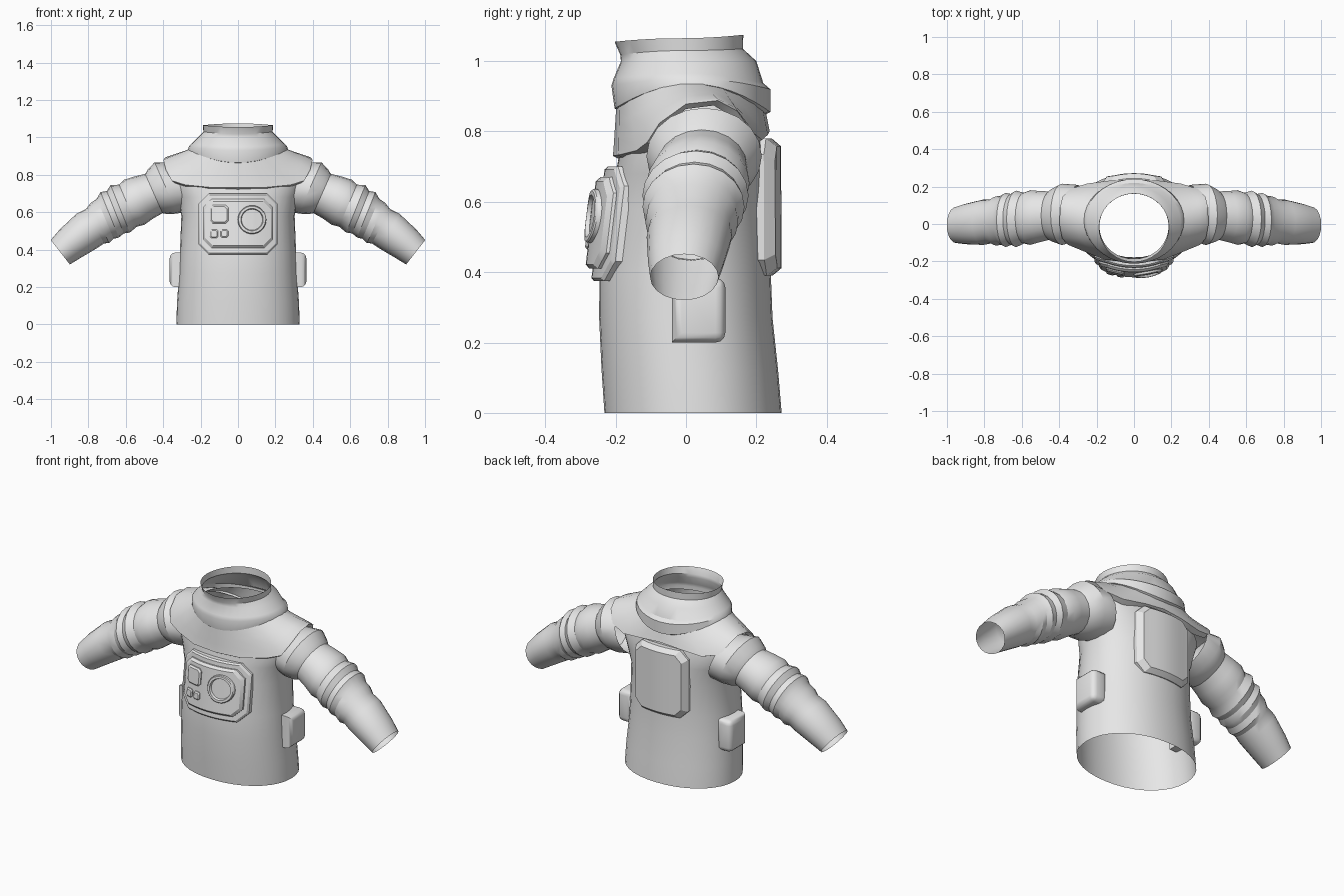
import bpy, bmesh, math
from mathutils import Vector

if "Cube" in bpy.data.objects:
    bpy.data.objects.remove(bpy.data.objects["Cube"])

grey = bpy.data.materials.new("suit_grey")
grey.diffuse_color = (0.8, 0.8, 0.8, 1)
grey.use_nodes = True
grey.node_tree.nodes["Principled BSDF"].inputs["Base Color"].default_value = grey.diffuse_color


def finish(name, bm, angle=35, mirror=False):
    bmesh.ops.recalc_face_normals(bm, faces=bm.faces)
    me = bpy.data.meshes.new(name)
    bm.to_mesh(me)
    bm.free()
    me.materials.append(grey)
    ob = bpy.data.objects.new(name, me)
    bpy.context.collection.objects.link(ob)
    if mirror:
        ob.modifiers.new("mirror", 'MIRROR')
    bpy.ops.object.select_all(action='DESELECT')
    ob.select_set(True)
    bpy.context.view_layer.objects.active = ob
    bpy.ops.object.shade_smooth_by_angle(angle=math.radians(angle))
    return ob


def loft(rings, cap=False):
    """Skin a list of equal-length closed point loops."""
    bm = bmesh.new()
    vs = [[bm.verts.new(p) for p in r] for r in rings]
    n = len(vs[0])
    for a, b in zip(vs, vs[1:]):
        for i in range(n):
            j = (i + 1) % n
            bm.faces.new((a[i], a[j], b[j], b[i]))
    if cap:
        bm.faces.new(vs[-1])
    return bm


def spow(v, e):
    return math.copysign(abs(v) ** e, v)


def body_ring(rx, yf, yb, zf, zs, zb, n=2.0, seg=36):
    """Oval ring whose height may differ at the front, side and back."""
    pts = []
    for i in range(seg):
        a = 2 * math.pi * i / seg
        s, c = math.sin(a), -math.cos(a)
        z = zs + ((zf if c < 0 else zb) - zs) * c * c
        pts.append((rx * spow(s, 2 / n),
                    (yf + yb) / 2 + (yb - yf) / 2 * spow(c, 2 / n), z))
    return pts


# Torso: open tube, boxier at the shoulders
torso = [(.33, -.232, .272, 0, 2.1), (.326, -.24, .262, .12, 2.1),
         (.315, -.247, .246, .27, 2.1), (.31, -.246, .241, .4, 2.1),
         (.303, -.225, .236, .58, 2.1), (.32, -.2, .23, .68, 2.4),
         (.34, -.187, .222, .75, 2.6), (.325, -.178, .21, .82, 2.5),
         (.27, -.18, .205, .89, 2.2), (.235, -.18, .2, .93, 2)]
finish("torso", loft([body_ring(rx, f, b, z, z, z, n) for rx, f, b, z, n in torso]), 50)

# Collar and neck opening
collar = [(.24, -.185, .21, .86, .925, .84), (.268, -.203, .24, .865, .935, .855),
          (.263, -.212, .24, .93, .95, .92), (.25, -.206, .22, .95, .965, .937),
          (.215, -.185, .2, 1.0, 1.0, 1.0), (.185, -.187, .162, 1.018, 1.03, 1.035),
          (.188, -.203, .163, 1.055, 1.065, 1.075)]
finish("collar", loft([body_ring(*r) for r in collar]), 30)

# Shoulder yoke: half outline of the hem, mirrored, skinned up to the collar
hem = [(0, -.207, .735), (.15, -.192, .737), (.28, -.14, .75), (.353, -.11, .773),
       (.383, -.075, .828), (.397, 0, .882), (.393, .09, .892), (.38, .145, .862),
       (.345, .185, .805), (.25, .215, .78), (.12, .232, .795), (0, .237, .805)]
hem = [Vector(p) for p in hem]
hem += [Vector((-p.x, p.y, p.z)) for p in hem[-2:0:-1]]
inner = [Vector(p) for p in body_ring(.258, -.198, .225, .875, .94, .865, 2, len(hem))]
yoke = [[a.lerp(b, t) for a, b in zip(inner, hem)] for t in (0, .35, .7, .93)]
yoke.append([Vector((p.x * 1.005, p.y * 1.005, p.z - .004)) for p in hem])
yoke.append([Vector((p.x * .95, p.y * .88, p.z - .018)) for p in hem])
finish("shoulder_yoke", loft(yoke), 35)

# Sleeves: ribbed tubes (centre x, centre z, half height, lean)
sleeve = [(.30, .735, .135, 20), (.385, .73, .15, 24), (.43, .708, .13, 24),
          (.45, .70, .115, 24), (.505, .678, .123, 24), (.555, .653, .132, 24),
          (.588, .635, .122, 23), (.63, .618, .137, 22), (.656, .60, .122, 22),
          (.686, .586, .131, 22), (.71, .565, .116, 23), (.738, .543, .118, 24),
          (.765, .525, .104, 28), (.808, .50, .107, 32), (.90, .43, .094, 35),
          (.95, .386, .083, 38)]
rings = []
for cx, cz, h, lean in sleeve:
    s, c = math.sin(math.radians(lean)), math.cos(math.radians(lean))
    yc, yr = .05 - (cx - .4) * .1, h + .014
    rings.append([(cx + h * s * math.cos(a), yc + yr * math.sin(a), cz + h * c * math.cos(a))
                  for a in (2 * math.pi * i / 20 for i in range(20))])
finish("sleeve", loft(rings), 28, mirror=True)


# Plates that wrap around the chest or back
def chest(x, z, d):
    return (x, -.228 + 1.2 * x * x + .12 * (z - .54) - d, z)


def back(x, z, d):
    return (x, .232 - 1.1 * x * x - .5 * (z - .58) ** 2 + d, z)


def wrap(bm, place):
    """Slice across the width, then bend onto the body."""
    for i in range(-5, 6):
        bmesh.ops.bisect_plane(bm, geom=bm.verts[:] + bm.edges[:] + bm.faces[:],
                               plane_co=(i * .04, 0, 0), plane_no=(1, 0, 0))
    for v in bm.verts:
        v.co = place(v.co.x, v.co.z, v.co.y)
    return bm


def plate(name, x0, x1, z0, z1, cut, d0, d1, bev, place):
    cx, cz, hx, hz = (x0 + x1) / 2, (z0 + z1) / 2, (x1 - x0) / 2, (z1 - z0) / 2

    def outline(inset, d):
        w, h = hx - inset, hz - inset
        k = cut * w / hx
        pts = [(w, h - k), (w - k, h), (-w + k, h), (-w, h - k),
               (-w, -h + k), (-w + k, -h), (w - k, -h), (w, -h + k)]
        return [(cx + x, d, cz + z) for x, z in pts]
    rings = [outline(0, d0), outline(0, d1 - bev), outline(bev, d1)]
    finish(name, wrap(loft(rings, cap=True), place), 25)


plate("chest_panel_base", -.212, .212, .375, .70, .055, -.015, .022, .008, chest)
plate("chest_panel_face", -.188, .188, .41, .67, .045, .015, .043, .012, chest)
plate("large_button", -.15, -.052, .54, .638, .014, .035, .057, .008, chest)
plate("small_button_outer", -.15, -.106, .462, .508, .008, .035, .055, .006, chest)
plate("small_button_inner", -.094, -.052, .465, .508, .008, .035, .055, .006, chest)
plate("back_pack", -.168, .168, .39, .78, .045, -.02, .054, .022, back)

# Round dial with raised rim and recessed centre
dial = [[(.075 + r * math.cos(a), d, .56 + r * math.sin(a))
         for a in (2 * math.pi * i / 28 for i in range(28))]
        for r, d in ((.077, .035), (.076, .054), (.072, .058), (.06, .058), (.056, .046))]
finish("dial", wrap(loft(dial, cap=True), chest), 30)

# Hip pouches with rounded outer edges
bm = bmesh.new()
bmesh.ops.create_cube(bm, size=1)
for v in bm.verts:
    v.co = (.3175 + v.co.x * .095, .036 + v.co.y * .152, .292 + v.co.z * .184)
edges = [e for e in bm.edges if all(v.co.x > .33 for v in e.verts)
         or all(v.co.y > .1 for v in e.verts)]
bmesh.ops.bevel(bm, geom=edges, offset=.028, segments=3, profile=.5, affect='EDGES')
finish("hip_pouch", bm, 40, mirror=True)
